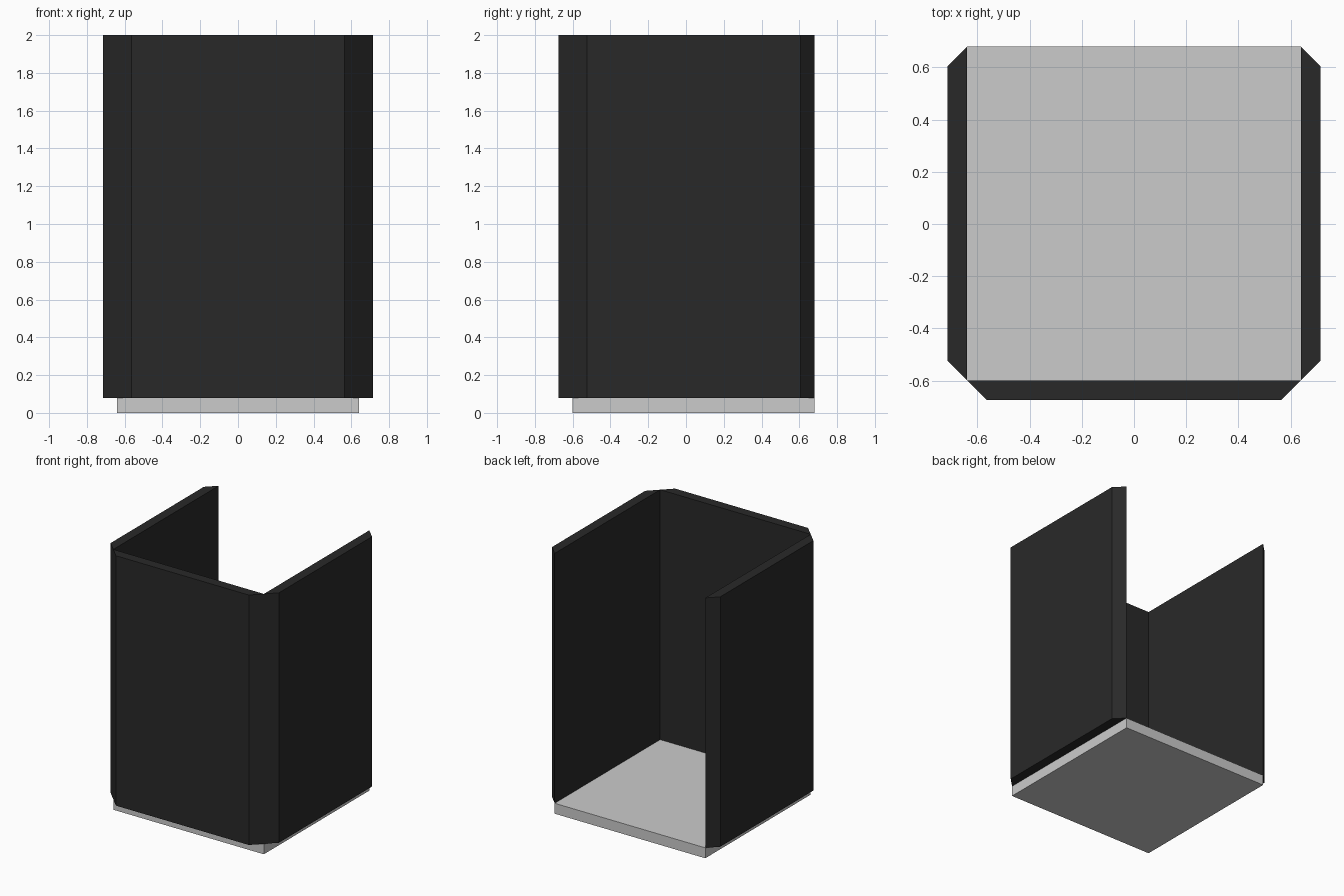
import bpy, bmesh
from mathutils import Matrix, Vector
from math import pi

if "Cube" in bpy.data.objects:
    bpy.data.objects.remove(bpy.data.objects["Cube"])

HALF = 0.64      # half width of the square floor
THICK = 0.075    # wall thickness, also the 45 degree end bevel
FLOOR_H = 0.08
TOP = 2.0
CENTRE = Vector((0, 0.04, 0))

dark = bpy.data.materials.new("dark_panel")
dark.diffuse_color = (0.022, 0.022, 0.022, 1)
dark.use_nodes = True
dark.node_tree.nodes["Principled BSDF"].inputs["Base Color"].default_value = dark.diffuse_color


def prism(name, outline, z0, z1, angle=0.0, material=None):
    """Extrude a plan outline upward, then turn it around the floor centre."""
    bm = bmesh.new()
    face = bm.faces.new([bm.verts.new((x, y, z0)) for x, y in outline])
    ext = bmesh.ops.extrude_face_region(bm, geom=[face])
    top = [g for g in ext["geom"] if isinstance(g, bmesh.types.BMVert)]
    bmesh.ops.translate(bm, verts=top, vec=(0, 0, z1 - z0))
    bmesh.ops.recalc_face_normals(bm, faces=bm.faces)
    bm.transform(Matrix.Translation(CENTRE) @ Matrix.Rotation(angle, 4, "Z"))
    mesh = bpy.data.meshes.new(name)
    bm.to_mesh(mesh)
    bm.free()
    if material:
        mesh.materials.append(material)
    obj = bpy.data.objects.new(name, mesh)
    bpy.context.collection.objects.link(obj)
    return obj


# Floor slab
prism("floor", [(-HALF, -HALF), (HALF, -HALF), (HALF, HALF), (-HALF, HALF)],
      0, FLOOR_H)

# Three walls with mitred ends, standing outside the floor edge; back is open
wall = [(-HALF, -HALF), (-HALF + THICK, -HALF - THICK),
        (HALF - THICK, -HALF - THICK), (HALF, -HALF)]
for name, angle in (("front_wall", 0), ("right_wall", pi / 2), ("left_wall", -pi / 2)):
    prism(name, wall, FLOOR_H, TOP, angle, dark)
